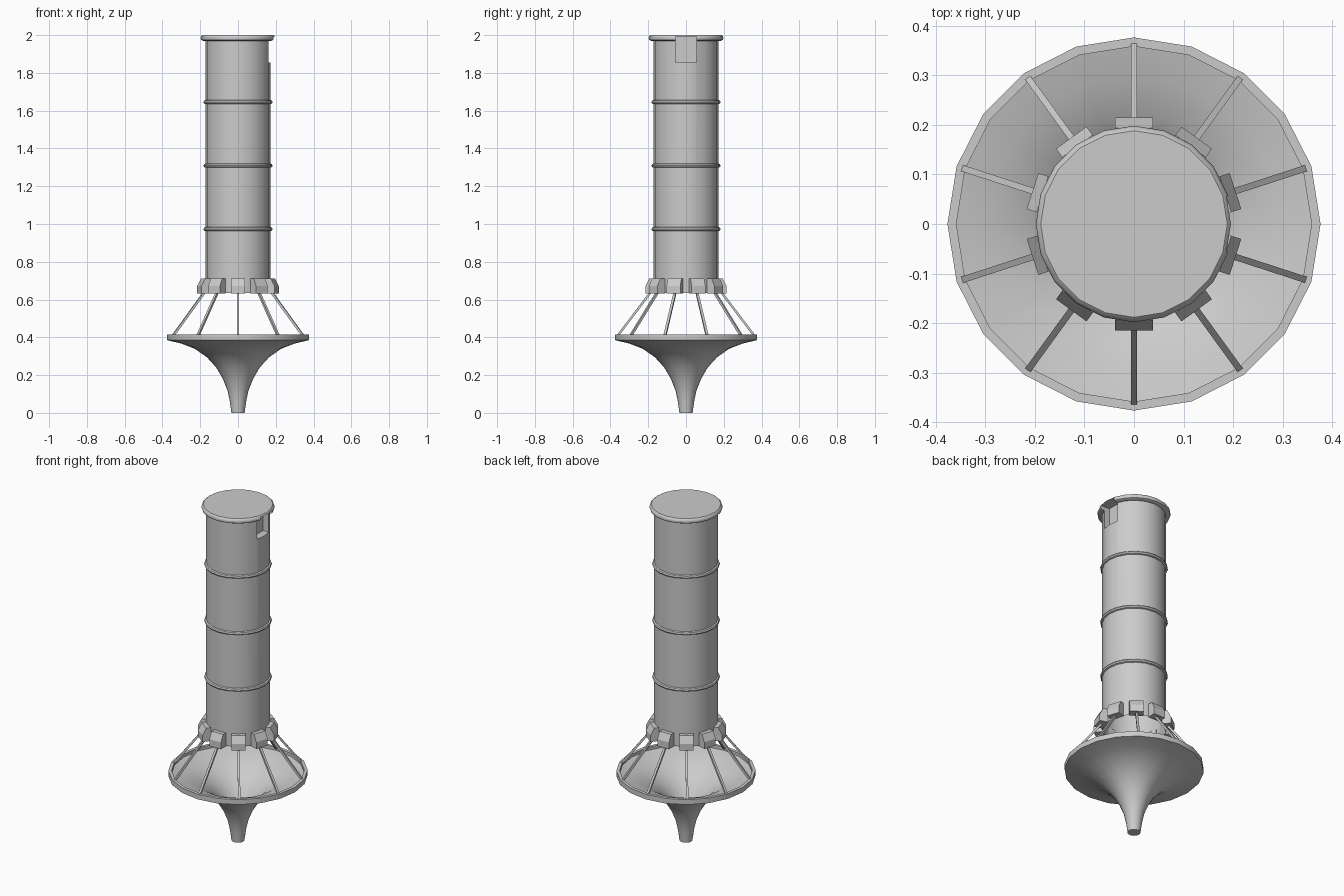
import bpy, bmesh
from math import cos, sin, pi, radians
from mathutils import Vector, Matrix

if "Cube" in bpy.data.objects:
    bpy.data.objects.remove(bpy.data.objects["Cube"])

SIDES = 20


def make_object(name, bm, smooth=True):
    bmesh.ops.recalc_face_normals(bm, faces=bm.faces)
    mesh = bpy.data.meshes.new(name)
    bm.to_mesh(mesh)
    bm.free()
    ob = bpy.data.objects.new(name, mesh)
    bpy.context.collection.objects.link(ob)
    bpy.ops.object.select_all(action='DESELECT')
    bpy.context.view_layer.objects.active = ob
    ob.select_set(True)
    if smooth:
        bpy.ops.object.shade_smooth_by_angle(angle=radians(35))
    return ob


def lathe(profile, closed=False):
    """Revolve (radius, z) points; an open profile gets end caps."""
    bm = bmesh.new()
    loops = [[bm.verts.new((r * cos(2 * pi * i / SIDES), r * sin(2 * pi * i / SIDES), z))
              for i in range(SIDES)] for r, z in profile]
    pairs = list(zip(loops, loops[1:]))
    if closed:
        pairs.append((loops[-1], loops[0]))
    for a, b in pairs:
        for i in range(SIDES):
            j = (i + 1) % SIDES
            bm.faces.new((a[i], a[j], b[j], b[i]))
    if not closed:
        bm.faces.new(loops[0])
        bm.faces.new(loops[-1])
    return bm


# Long tube with a rolled lip at the top
tube = make_object("tube_body", lathe([
    (0.172, 0.635), (0.172, 1.970), (0.186, 1.970), (0.195, 1.975),
    (0.198, 1.984), (0.195, 1.994), (0.188, 2.0)]), smooth=False)

# Square pocket cut through the lip on the right side
bm = bmesh.new()
bmesh.ops.create_cube(bm, size=1, matrix=Matrix.Translation((0.177, 0, 1.924))
                      @ Matrix.Diagonal((0.10, 0.11, 0.138, 1)))
cutter = make_object("pocket_cutter", bm, smooth=False)
cutter.hide_render = True
cut = tube.modifiers.new("pocket", 'BOOLEAN')
cut.operation = 'DIFFERENCE'
cut.solver = 'EXACT'
cut.object = cutter
bpy.ops.object.select_all(action='DESELECT')
bpy.context.view_layer.objects.active = tube
tube.select_set(True)
bpy.ops.object.modifier_apply(modifier="pocket")
bpy.data.objects.remove(cutter)

# Open the bottom of the tube
bm = bmesh.new()
bm.from_mesh(tube.data)
bottom = [f for f in bm.faces if f.calc_center_median().z < 0.64]
bmesh.ops.delete(bm, geom=bottom, context='FACES')
bm.to_mesh(tube.data)
bm.free()
bpy.ops.object.shade_smooth_by_angle(angle=radians(35))

# Thin bands around the tube
for n, z in enumerate((0.973, 1.309, 1.645)):
    band = [(0.172 + 0.011 * cos(pi * k / 4), z + 0.011 * sin(pi * k / 4)) for k in range(8)]
    make_object(f"band_{n + 1}", lathe(band, closed=True))

# Flared hollow funnel with a flat rim
outer = [(0.035, 0), (0.043, 0.06), (0.056, 0.12), (0.080, 0.18), (0.115, 0.24),
         (0.165, 0.295), (0.230, 0.340), (0.300, 0.367), (0.376, 0.385)]
inner = [(0.358, 0.415), (0.358, 0.397), (0.296, 0.382), (0.222, 0.354), (0.154, 0.308),
         (0.103, 0.250), (0.067, 0.188), (0.043, 0.125), (0.030, 0.062), (0.022, 0.012)]
make_object("funnel", lathe(outer + [(0.376, 0.415)] + inner))

# Ten brackets and ten slanting struts
for n in range(10):
    turn = Matrix.Rotation(radians(18 + 36 * n), 4, 'Z')

    bm = bmesh.new()
    section = [(0.165, 0.632), (0.215, 0.632), (0.215, 0.672), (0.194, 0.712), (0.165, 0.712)]
    face = bm.faces.new([bm.verts.new((r, -0.038, z)) for r, z in section])
    new = bmesh.ops.extrude_face_region(bm, geom=[face])["geom"]
    bmesh.ops.translate(bm, vec=(0, 0.076, 0),
                        verts=[v for v in new if isinstance(v, bmesh.types.BMVert)])
    bm.transform(turn)
    make_object(f"bracket_{n + 1}", bm, smooth=False)

    top, foot = Vector((0.182, 0, 0.645)), Vector((0.362, 0, 0.408))
    axis = foot - top
    bm = bmesh.new()
    bmesh.ops.create_cube(bm, size=1, matrix=turn @ Matrix.Translation((top + foot) / 2)
                          @ Vector((0, 0, 1)).rotation_difference(axis).to_matrix().to_4x4()
                          @ Matrix.Diagonal((0.012, 0.013, axis.length, 1)))
    make_object(f"strut_{n + 1}", bm, smooth=False)
